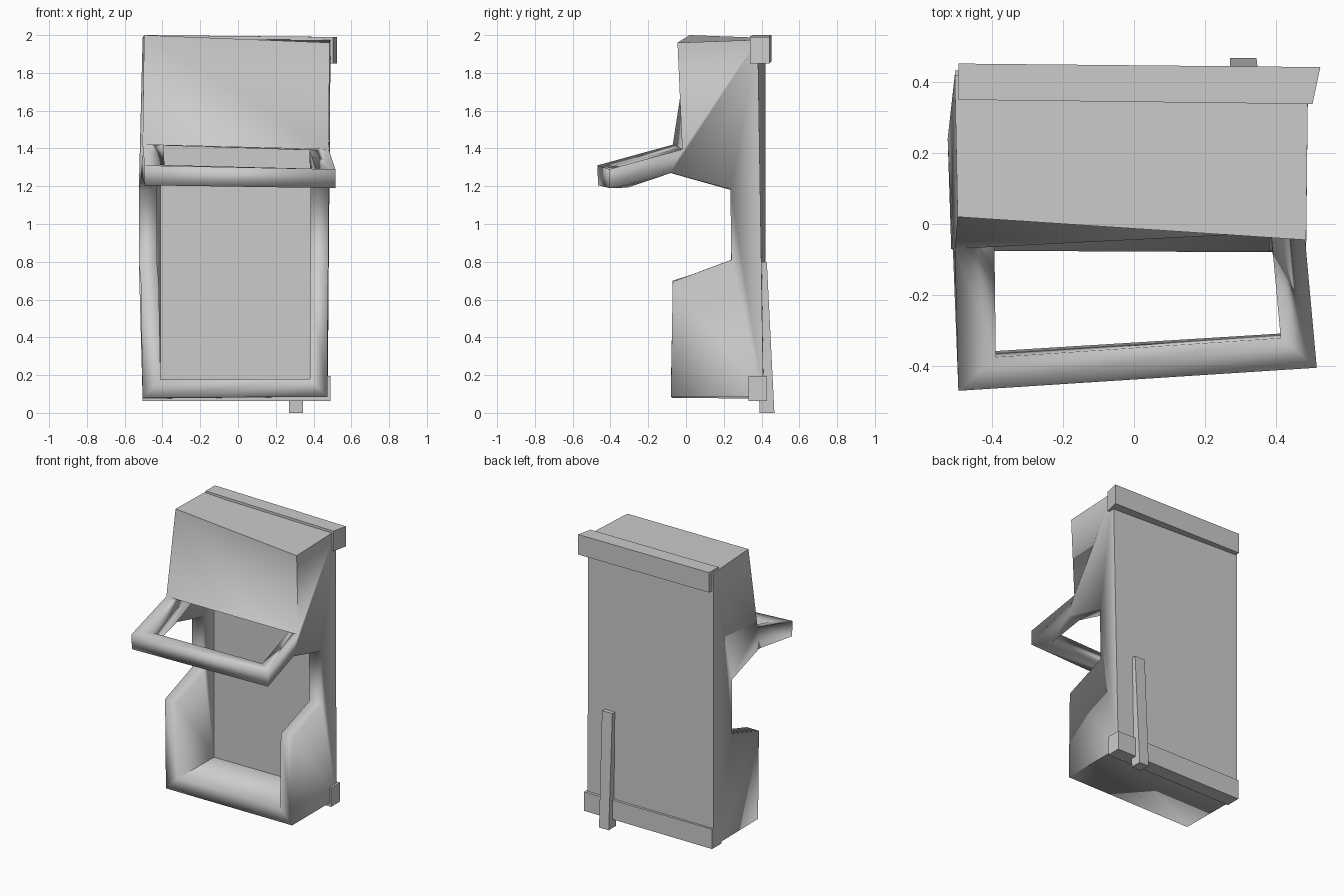
import bpy
import bmesh
import math

if "Cube" in bpy.data.objects:
    bpy.data.objects.remove(bpy.data.objects["Cube"])

GREY = (0.6, 0.6, 0.6, 1.0)
material = bpy.data.materials.new("light grey")
material.use_nodes = True
material.diffuse_color = GREY
material.node_tree.nodes["Principled BSDF"].inputs["Base Color"].default_value = GREY


def make_object(name, bm):
    """Turn a bmesh into a named object with the shared material."""
    bmesh.ops.recalc_face_normals(bm, faces=bm.faces)
    mesh = bpy.data.meshes.new(name)
    bm.to_mesh(mesh)
    bm.free()
    mesh.materials.append(material)
    obj = bpy.data.objects.new(name, mesh)
    bpy.context.collection.objects.link(obj)
    return obj


def loft(name, first, second, bridged=None):
    """Join two matching outlines; bridged lists the edges that get a face."""
    bm = bmesh.new()
    a = [bm.verts.new(p) for p in first]
    b = [bm.verts.new(p) for p in second]
    bm.faces.new(a)
    bm.faces.new(reversed(b))
    count = len(a)
    for i in range(count) if bridged is None else bridged:
        j = (i + 1) % count
        bm.faces.new((a[j], a[i], b[i], b[j]))
    return make_object(name, bm)


def section(x, y_low, y_high, z_low, z_high, skew=0.0):
    """Upright rectangular end section of a batten."""
    return [(x, y_low, z_low), (x + skew, y_high, z_low),
            (x + skew, y_high, z_high), (x, y_low, z_high)]


# Side outlines of the hand-hewn cabinet, from the back foot round to the top
right_side = [
    (-0.505, 0.42, 0.075),   # back foot
    (-0.505, -0.075, 0.08),  # front foot
    (-0.515, -0.07, 0.7),    # bin rim
    (-0.525, 0.24, 0.8),     # notch bottom
    (-0.525, 0.24, 1.18),    # notch top
    (-0.51, -0.08, 1.27),    # arm underside
    (-0.495, -0.465, 1.205), # bar bottom
    (-0.495, -0.47, 1.31),   # bar top
    (-0.505, -0.07, 1.42),   # hood lip
    (-0.497, 0.02, 2.0),     # hood top
    (-0.505, 0.42, 1.985),   # back top
]
left_side = [
    (0.475, 0.41, 0.085),
    (0.475, -0.08, 0.085),
    (0.475, -0.07, 0.695),
    (0.48, 0.24, 0.81),
    (0.48, 0.235, 1.185),
    (0.485, -0.08, 1.27),
    (0.515, -0.405, 1.19),
    (0.515, -0.405, 1.29),
    (0.48, -0.02, 1.395),
    (0.485, -0.045, 1.96),
    (0.49, 0.38, 1.975),
]

# Shell: floor, front bar, hood front, hood top and back join the two sides
FLOOR, BAR, HOOD_FRONT, HOOD_TOP, BACK = 0, 6, 8, 9, 10
body = loft("cabinet_shell", right_side, left_side,
            (FLOOR, BAR, HOOD_FRONT, HOOD_TOP, BACK))
walls = body.modifiers.new("wall_thickness", "SOLIDIFY")
walls.thickness = 0.095
walls.offset = -1
walls.use_even_offset = True

# Battens across the back
loft("top_batten",
     section(-0.495, 0.35, 0.452, 1.86, 2.0),
     section(0.503, 0.338, 0.442, 1.85, 1.99, skew=0.022))
loft("bottom_batten",
     section(-0.505, 0.33, 0.432, 0.062, 0.2),
     section(0.49, 0.33, 0.428, 0.062, 0.195))

# Leaning prop behind the back
loft("back_prop",
     [(0.27, 0.39, 0), (0.345, 0.39, 0), (0.345, 0.468, 0), (0.27, 0.468, 0)],
     [(0.27, 0.36, 0.8), (0.35, 0.36, 0.8), (0.35, 0.428, 0.8), (0.27, 0.428, 0.8)])

# Soft shading over the slightly twisted panels, sharp at the edges
bpy.ops.object.select_all(action="DESELECT")
body.select_set(True)
bpy.context.view_layer.objects.active = body
bpy.ops.object.shade_smooth_by_angle(angle=math.radians(20))
